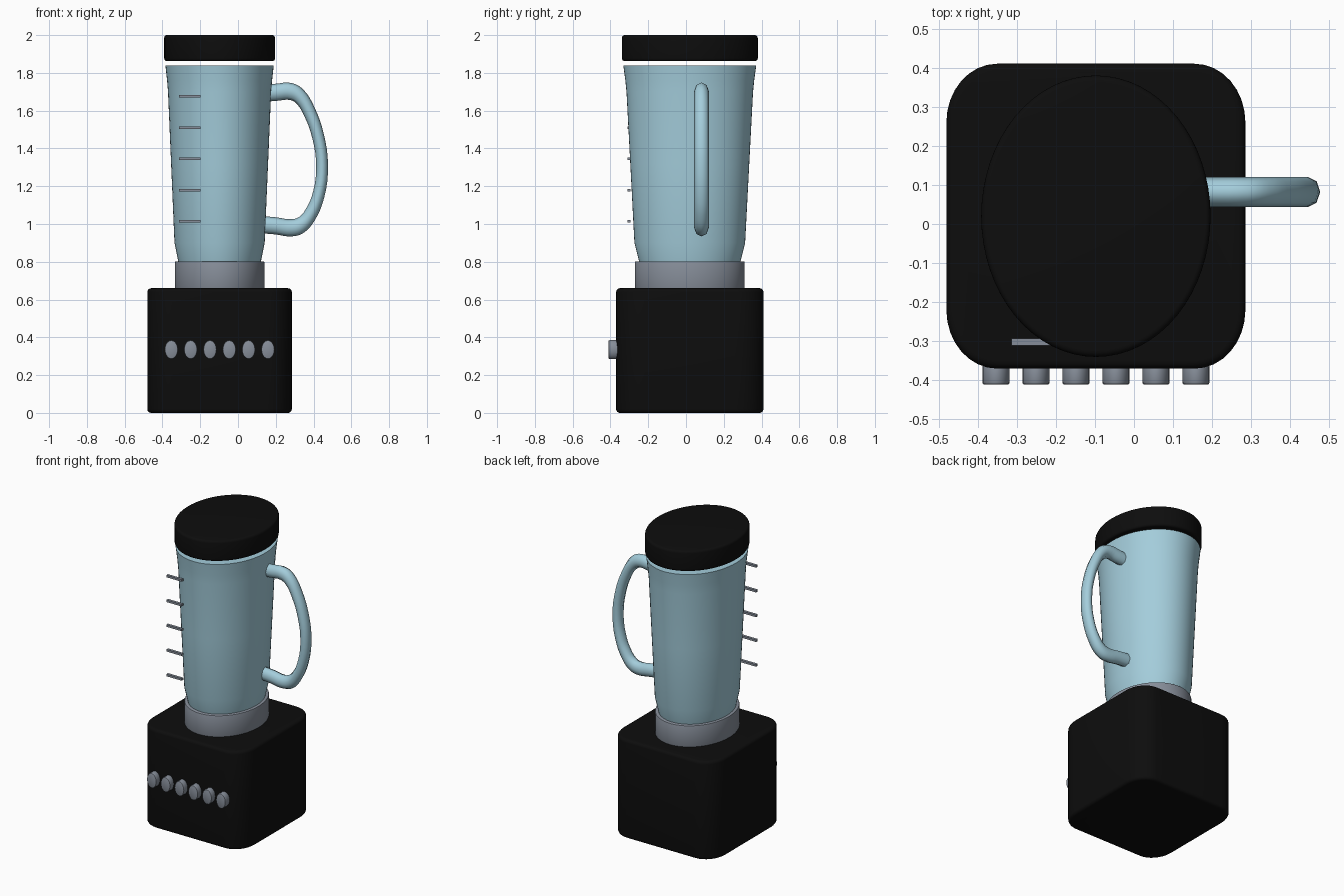
import bpy, bmesh, math
from mathutils import Matrix

cube = bpy.data.objects.get("Cube")
if cube:
    bpy.data.objects.remove(cube, do_unlink=True)

CX, CY = -0.0975, 0.02   # axis of the body
SQUASH = 0.815           # jar is narrower in x than in y


def material(name, rgb, rough=0.5):
    m = bpy.data.materials.new(name)
    m.use_nodes = True
    m.diffuse_color = (*rgb, 1)
    bsdf = m.node_tree.nodes["Principled BSDF"]
    bsdf.inputs["Base Color"].default_value = (*rgb, 1)
    bsdf.inputs["Roughness"].default_value = rough
    return m


BLACK = material("black plastic", (0.004, 0.004, 0.004))
BLUE = material("pale blue glass", (0.37, 0.61, 0.71))
GREY = material("grey metal", (0.24, 0.27, 0.32))


def finish(obj, mat, angle=35):
    obj.data.materials.append(mat)
    bpy.ops.object.select_all(action="DESELECT")
    obj.select_set(True)
    bpy.context.view_layer.objects.active = obj
    bpy.ops.object.shade_smooth_by_angle(angle=math.radians(angle))


def loft(name, mat, outlines, matrix):
    """Skin a stack of equal-length outlines and cap both ends."""
    bm = bmesh.new()
    rings = [[bm.verts.new(p) for p in ring] for ring in outlines]
    n = len(rings[0])
    for low, high in zip(rings, rings[1:]):
        for i in range(n):
            j = (i + 1) % n
            bm.faces.new((low[i], low[j], high[j], high[i]))
    bm.faces.new(rings[0][::-1])
    bm.faces.new(rings[-1])
    bm.transform(matrix)
    bmesh.ops.recalc_face_normals(bm, faces=bm.faces)
    mesh = bpy.data.meshes.new(name)
    bm.to_mesh(mesh)
    bm.free()
    obj = bpy.data.objects.new(name, mesh)
    bpy.context.collection.objects.link(obj)
    finish(obj, mat)
    return obj


def ellipse(r, z, sx, n):
    return [(sx * r * math.cos(2 * math.pi * i / n),
             r * math.sin(2 * math.pi * i / n), z) for i in range(n)]


def turned(name, mat, profile, matrix, sx=SQUASH, n=64):
    return loft(name, mat, [ellipse(r, z, sx, n) for r, z in profile], matrix)


def rounded(r, z0, z1, b, steps=4):
    """Profile of a disc with rounded rims."""
    arc = [math.pi / 2 * i / steps for i in range(steps + 1)]
    low = [(r - b + b * math.sin(a), z0 + b - b * math.cos(a)) for a in arc]
    return low + [(q, z0 + z1 - z) for q, z in reversed(low)]


def rounded_rect(inset, z, hx, hy, rx, ry, steps=8):
    points = []
    for k, (sx, sy) in enumerate(((1, 1), (-1, 1), (-1, -1), (1, -1))):
        for i in range(steps + 1):
            a = math.pi / 2 * (k + i / steps)
            points.append((sx * (hx - rx) + (rx - inset) * math.cos(a),
                           sy * (hy - ry) + (ry - inset) * math.sin(a), z))
    return points


body = Matrix.Translation((CX, CY, 0))

# Motor base with rounded corners and softened rims
loft("motor_base", BLACK,
     [rounded_rect(-r, z, 0.3825, 0.39, 0.13, 0.15) for r, z in rounded(0, 0, 0.66, 0.02)],
     body)

# Collar, jar and lid
turned("collar", GREY, rounded(0.291, 0.65, 0.802, 0.006, 2), body)
turned("jar", BLUE, [(0.268, 0.8), (0.293, 0.9), (0.315, 1.32), (0.335, 1.7),
                     (0.341, 1.76), (0.352, 1.84)], body)
turned("lid", BLACK, rounded(0.36, 1.862, 2.0, 0.016), body)

# Row of oval buttons on the front
for i in range(6):
    place = (Matrix.Translation((-0.353 + i * 0.1023, -0.36, 0.335))
             @ Matrix.Rotation(math.pi / 2, 4, "X"))
    turned(f"button_{i + 1}", GREY, rounded(0.05, 0, 0.051, 0.007, 2), place, 0.7, 20)

# Measuring marks standing just off the jar
for i in range(5):
    bpy.ops.mesh.primitive_cube_add(size=1, location=(-0.256, -0.302, 1.014 + i * 0.1655))
    mark = bpy.context.object
    mark.name = f"measuring_mark_{i + 1}"
    mark.scale = (0.114, 0.018, 0.014)
    finish(mark, GREY)

# Handle: swept tube, squashed in the same way as the jar
path = [(0.12, 1.69), (0.2, 1.697), (0.285, 1.70), (0.33, 1.672), (0.38, 1.59),
        (0.425, 1.46), (0.445, 1.31), (0.428, 1.16), (0.38, 1.045), (0.335, 0.995),
        (0.285, 0.98), (0.2, 0.99), (0.12, 0.997)]
STRETCH = 1.18
curve = bpy.data.curves.new("handle", "CURVE")
curve.dimensions = "3D"
curve.bevel_depth = 0.0385
curve.bevel_resolution = 2
curve.resolution_u = 4
curve.use_fill_caps = True
spline = curve.splines.new("BEZIER")
spline.bezier_points.add(len(path) - 1)
for point, (x, z) in zip(spline.bezier_points, path):
    point.co = (x / SQUASH, 0, z / STRETCH)
    point.handle_left_type = point.handle_right_type = "AUTO"
handle = bpy.data.objects.new("handle", curve)
bpy.context.collection.objects.link(handle)
handle.location = (0, 0.082, 0)
handle.scale = (SQUASH, 1, STRETCH)
bpy.ops.object.select_all(action="DESELECT")
handle.select_set(True)
bpy.context.view_layer.objects.active = handle
bpy.ops.object.convert(target="MESH")
finish(bpy.context.object, BLUE, 50)
